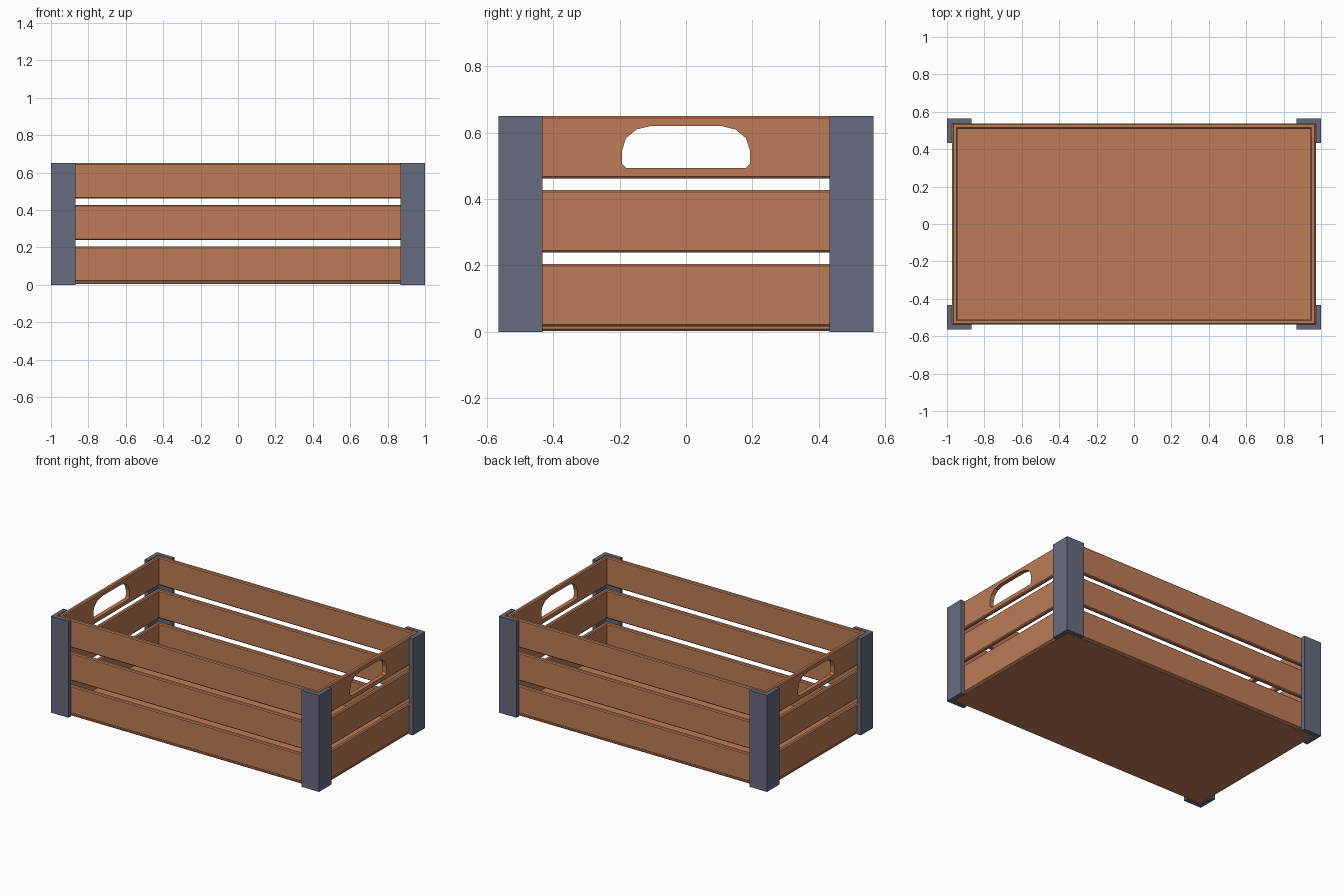
import bpy, bmesh

cube = bpy.data.objects.get("Cube")
if cube:
    bpy.data.objects.remove(cube, do_unlink=True)


def material(name, rgb):
    mat = bpy.data.materials.new(name)
    mat.use_nodes = True
    mat.diffuse_color = (*rgb, 1)
    bsdf = next(n for n in mat.node_tree.nodes if n.type == 'BSDF_PRINCIPLED')
    bsdf.inputs["Base Color"].default_value = (*rgb, 1)
    return mat


WOOD = material("warm wood", (0.51, 0.2, 0.095))
METAL = material("slate metal", (0.135, 0.148, 0.21))

HX, HY, HEIGHT = 0.972, 0.537, 0.65     # outer half size of the wooden box
WALL, BEVEL = 0.028, 0.006
SLAT_H = 0.188


def finish(name, bm, mat):
    bmesh.ops.recalc_face_normals(bm, faces=bm.faces)
    mesh = bpy.data.meshes.new(name)
    bm.to_mesh(mesh)
    bm.free()
    mesh.materials.append(mat)
    obj = bpy.data.objects.new(name, mesh)
    bpy.context.collection.objects.link(obj)
    return obj


def prism(name, points, axis, start, depth, mat):
    """Extrude a closed outline along x or z."""
    bm = bmesh.new()
    place = (lambda a, b: (start, a, b)) if axis == 'x' else (lambda a, b: (a, b, start))
    face = bm.faces.new([bm.verts.new(place(a, b)) for a, b in points])
    new = bmesh.ops.extrude_face_region(bm, geom=[face])["geom"]
    move = (depth, 0, 0) if axis == 'x' else (0, 0, depth)
    bmesh.ops.translate(bm, vec=move, verts=[v for v in new if isinstance(v, bmesh.types.BMVert)])
    return finish(name, bm, mat)


def slat_ring(name, z0, z1):
    """Sweep a chamfered plank section around the four walls."""
    b, w = BEVEL, WALL
    section = [(b, z0), (w - b, z0), (w, z0 + b), (w, z1 - b),
               (w - b, z1), (b, z1), (0, z1 - b), (0, z0 + b)]
    bm = bmesh.new()
    corners = [(1, 1), (-1, 1), (-1, -1), (1, -1)]
    loops = [[bm.verts.new((sx * (HX - d), sy * (HY - d), z)) for d, z in section]
             for sx, sy in corners]
    for i in range(4):
        p, q = loops[i], loops[(i + 1) % 4]
        for j in range(8):
            k = (j + 1) % 8
            bm.faces.new((p[j], p[k], q[k], q[j]))
    return finish(name, bm, WOOD)


# Three rings of slats
for name, z in (("lower_slats", 0.016), ("middle_slats", 0.239), ("upper_slats", HEIGHT - SLAT_H)):
    upper = slat_ring(name, z, z + SLAT_H)

# Hand holes through both end slats
half = [(0.18, 0.494), (0.193, 0.507), (0.193, 0.545), (0.181, 0.583), (0.149, 0.61), (0.103, 0.621)]
outline = half + [(-y, z) for y, z in reversed(half)]
cutter = prism("hand_hole_cutter", outline, 'x', -1.2, 2.4, WOOD)
cutter.hide_render = True
cut = upper.modifiers.new("hand_holes", 'BOOLEAN')
cut.operation, cut.solver, cut.object = 'DIFFERENCE', 'EXACT', cutter
bpy.context.view_layer.objects.active = upper
bpy.ops.object.modifier_apply(modifier=cut.name)
bpy.data.objects.remove(cutter, do_unlink=True)

# Floor panel with chamfered edges
bm = bmesh.new()
bmesh.ops.create_cube(bm, size=1)
for v in bm.verts:
    v.co = (v.co.x * 2 * HX, v.co.y * 2 * HY, 0.003 + (v.co.z + 0.5) * 0.018)
bmesh.ops.bevel(bm, geom=bm.edges[:], offset=0.005, segments=1, affect='EDGES')
finish("floor_panel", bm, WOOD)

# L-shaped corner brackets
X, Y, ARM = 1.0, 0.565, 0.132
for side, sx in (("left", 1), ("right", -1)):
    for end, sy in (("front", -1), ("back", 1)):
        shape = [(X, Y), (X - ARM, Y), (X - ARM, HY), (HX, HY), (HX, Y - ARM), (X, Y - ARM)]
        prism(f"{end}_{side}_bracket", [(sx * x, sy * y) for x, y in shape], 'z', 0, HEIGHT, METAL)
